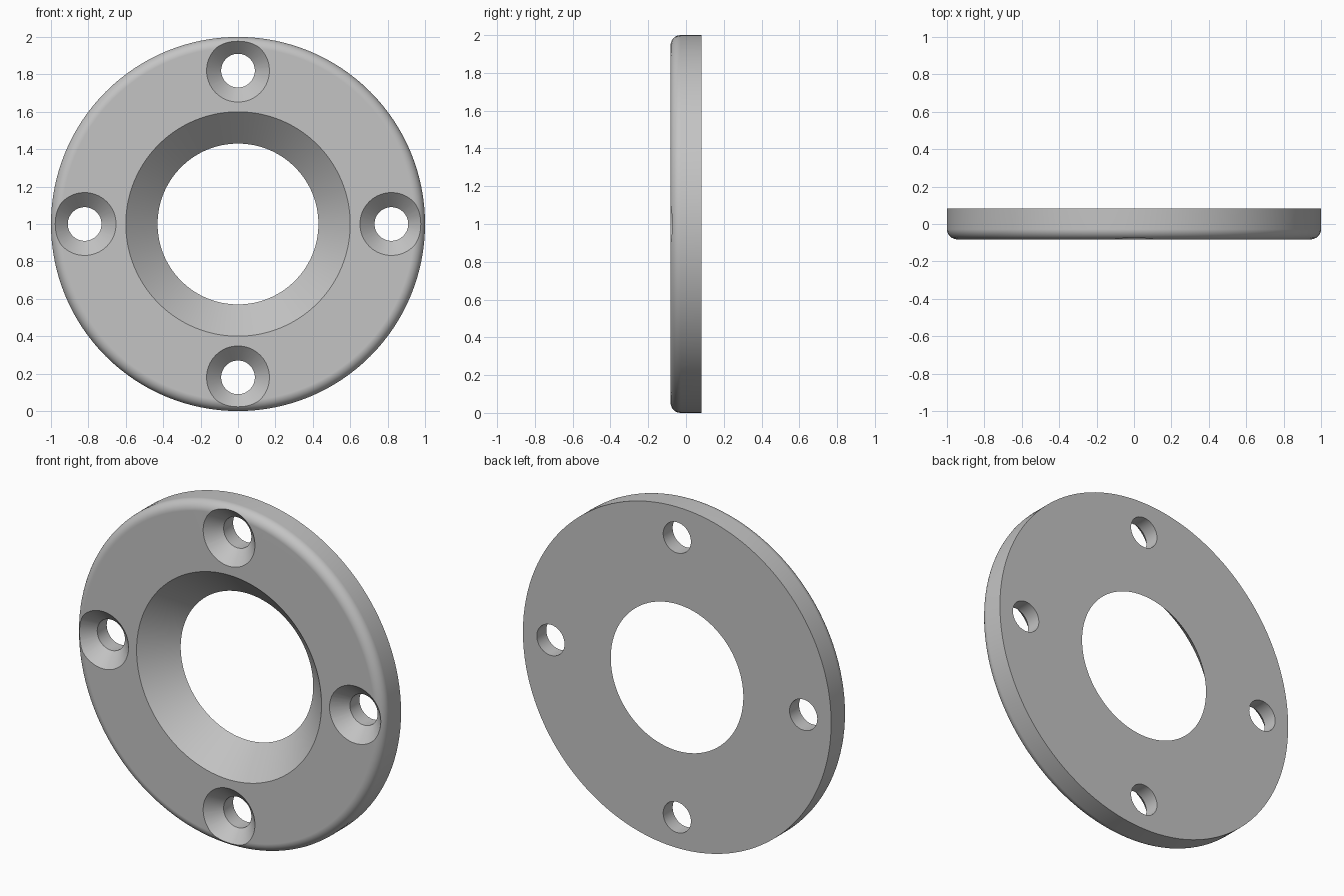
import bpy, bmesh
from math import sin, cos, pi, radians

if "Cube" in bpy.data.objects:
    bpy.data.objects.remove(bpy.data.objects["Cube"], do_unlink=True)

HALF = 0.083        # half thickness of the plate
FILLET = 0.055      # rounding of the front rim
HOLE_RING = 0.82    # distance of the screw holes from the centre
CENTRE = 1.0        # height of the plate centre

metal = bpy.data.materials.new("plain grey")
metal.use_nodes = True
grey = (0.55, 0.55, 0.55, 1)
metal.diffuse_color = grey
metal.node_tree.nodes["Principled BSDF"].inputs["Base Color"].default_value = grey


def lathe(bm, profile, cx, cz, steps, ring_closed):
    """Turn (radius, y) points about the y axis; close the profile or cap its ends."""
    rings = [[bm.verts.new((cx + r * cos(2 * pi * i / steps), y,
                            cz + r * sin(2 * pi * i / steps)))
              for i in range(steps)] for r, y in profile]
    pairs = list(zip(rings, rings[1:]))
    if ring_closed:
        pairs.append((rings[-1], rings[0]))
    else:
        bm.faces.new(rings[0])
        bm.faces.new(rings[-1])
    for a, b in pairs:
        for i in range(steps):
            j = (i + 1) % steps
            bm.faces.new((a[i], a[j], b[j], b[i]))


def make_object(name, bm):
    bmesh.ops.recalc_face_normals(bm, faces=bm.faces)
    mesh = bpy.data.meshes.new(name)
    bm.to_mesh(mesh)
    bm.free()
    mesh.materials.append(metal)
    obj = bpy.data.objects.new(name, mesh)
    bpy.context.collection.objects.link(obj)
    return obj


# Ring plate: conical centre bore, flat back, rounded front rim
profile = [(0.6, -HALF), (0.43, HALF), (1, HALF)]
for k in range(9):
    a = k / 8 * pi / 2
    profile.append((1 - FILLET + FILLET * cos(a), -HALF + FILLET - FILLET * sin(a)))
bm = bmesh.new()
lathe(bm, profile, 0, CENTRE, 128, True)
plate = make_object("ring_plate", bm)

# Four countersunk screw holes
HEAD, SHANK, OVER = 0.168, 0.09, 0.04
bm = bmesh.new()
for k in range(4):
    a = k * pi / 2
    lathe(bm, [(HEAD + OVER, -HALF - OVER), (SHANK, -HALF + HEAD - SHANK),
               (SHANK, HALF + OVER)],
          HOLE_RING * cos(a), CENTRE + HOLE_RING * sin(a), 64, False)
cutter = make_object("screw_hole_cutter", bm)
cutter.hide_render = True

bpy.ops.object.select_all(action="DESELECT")
plate.select_set(True)
bpy.context.view_layer.objects.active = plate
cut = plate.modifiers.new("screw_holes", "BOOLEAN")
cut.operation = "DIFFERENCE"
cut.solver = "EXACT"
cut.object = cutter
bpy.ops.object.modifier_apply(modifier=cut.name)
bpy.data.objects.remove(cutter, do_unlink=True)

# Smooth curved walls, crisp edges, flat faces kept flat
bpy.ops.object.shade_smooth_by_angle(angle=radians(25))
weighted = plate.modifiers.new("flat_face_normals", "WEIGHTED_NORMAL")
weighted.keep_sharp = True
